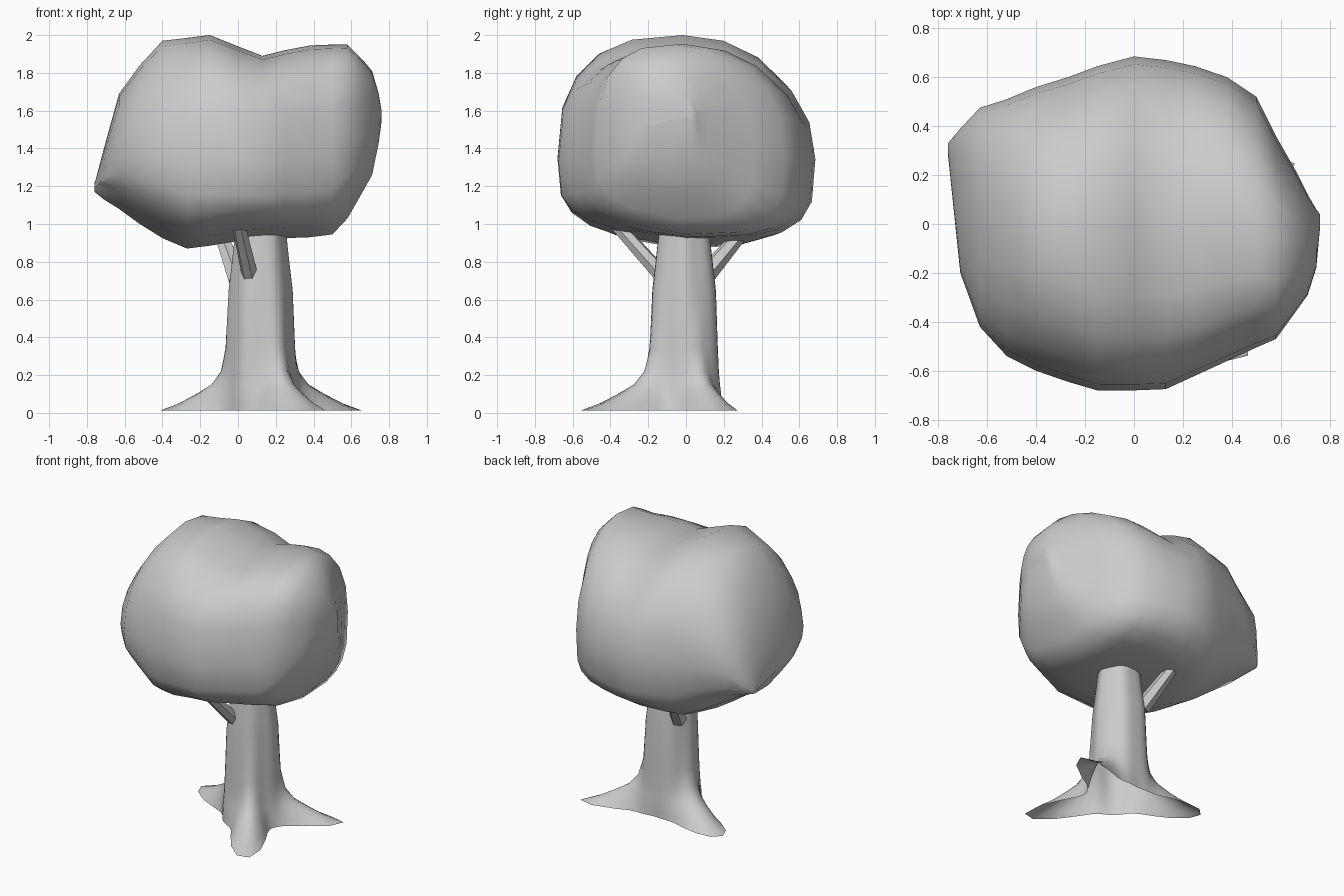
import bpy, bmesh, math
from math import cos, sin, pi, radians, atan2, hypot, copysign
from mathutils import Vector

if "Cube" in bpy.data.objects:
    bpy.data.objects.remove(bpy.data.objects["Cube"])


def loft(name, rings, angle, caps=True):
    """Skin a list of equal-length point rings, cap the ends, shade smooth."""
    bm = bmesh.new()
    vs = [[bm.verts.new(p) for p in ring] for ring in rings]
    n = len(vs[0])
    for a, b in zip(vs, vs[1:]):
        for i in range(n):
            j = (i + 1) % n
            bm.faces.new((a[i], a[j], b[j], b[i]))
    if caps:
        bm.faces.new(vs[0][::-1])
        bm.faces.new(vs[-1])
    bmesh.ops.recalc_face_normals(bm, faces=bm.faces)
    me = bpy.data.meshes.new(name)
    bm.to_mesh(me)
    bm.free()
    ob = bpy.data.objects.new(name, me)
    bpy.context.collection.objects.link(ob)
    bpy.ops.object.select_all(action='DESELECT')
    ob.select_set(True)
    bpy.context.view_layer.objects.active = ob
    bpy.ops.object.shade_smooth_by_angle(angle=radians(angle))
    return ob


# Leaf crown: rounded cross-sections along x (x, z low, z high, y front, y back)
stations = [
    (-.76, 1.17, 1.21, .28, .33), (-.71, 1.13, 1.40, -.20, .39),
    (-.63, 1.08, 1.69, -.42, .475), (-.52, 1.00, 1.84, -.54, .51),
    (-.40, .925, 1.97, -.60, .56), (-.27, .87, 1.985, -.645, .60),
    (-.15, .885, 2.0, -.68, .645), (0, .91, 1.94, -.68, .685),
    (.13, .92, 1.89, -.675, .67), (.25, .925, 1.92, -.62, .645),
    (.38, .93, 1.945, -.56, .60), (.50, .945, 1.95, -.505, .52),
    (.58, 1.03, 1.95, -.47, .36), (.66, 1.17, 1.87, -.36, .22),
    (.71, 1.26, 1.81, -.29, .12), (.745, 1.43, 1.69, -.18, .06),
    (.76, 1.54, 1.60, -.02, .04)]


def crown_ring(x, zl, zh, yl, yh, n=20):
    zc, yc, ry = zl + .42 * (zh - zl), (yl + yh) / 2, (yh - yl) / 2
    k = min(1, max(0, (x + .4) / .35))   # 0 on the left, 1 on the right
    ring = []
    for i in range(n):
        t = 2 * pi * i / n
        c, s = cos(t), sin(t)
        # how boxy each quarter is
        if s > 0:
            p = 2.1 + .7 * k if c < 0 else 2.1
        else:
            p = 2.8 + 1.0 * k if c < 0 else 2.8 + .8 * k
        u = copysign(abs(c) ** (2 / p), c)
        v = copysign(abs(s) ** (2 / p), s)
        z = zc + v * (zh - zc if s > 0 else zc - zl)
        if s < 0:                        # underside rises to the front
            z += .08 * max(0, -u) * -v
        ring.append((x, yc + ry * u, z))
    return ring


loft("leaf_crown", [crown_ring(*s) for s in stations], 70)

# Trunk with three spreading roots (tip x, tip y, sharpness), open underneath
cx, cy = .12, -.01
tips = [(.66, .25, 30), (.44, -.55, 24), (-.41, .19, 16)]
roots = [(atan2(y - cy, x - cx), hypot(x - cx, y - cy), p) for x, y, p in tips]
# height, trunk radius, how far the roots reach out
levels = [(.012, .19, 1), (.05, .19, .72), (.10, .19, .46),
          (.15, .185, .24), (.22, .18, .10), (.34, .175, .03),
          (.65, .165, 0), (.78, .15, 0), (.92, .135, 0), (1.08, .12, 0)]


def trunk_ring(z, r0, flare, n=48):
    ring = []
    for i in range(n):
        t = 2 * pi * i / n + roots[0][0]
        r = r0 * (1 + .03 * cos(6 * t) + .05 * sin(t) ** 2)
        for a, length, p in roots:
            c = max(0, cos(t - a))
            r += flare * (length - r0) * (.8 * c ** p + .2 * c ** 5)
        ring.append((cx + r * cos(t), cy + r * sin(t), z))
    return ring


loft("trunk_and_roots", [trunk_ring(*l) for l in levels], 50, caps=False)


# Small branches reaching into the crown
def branch(name, a, b, r1, r2, n=6):
    a, b = Vector(a), Vector(b)
    q = (b - a).to_track_quat('Z', 'Y')
    loft(name, [[p + q @ Vector((r * cos(2 * pi * i / n), r * sin(2 * pi * i / n), 0))
                 for i in range(n)] for p, r in ((a, r1), (b, r2))], 30)


branch("front_branch", (.065, -.12, .72), (0, -.38, 1.01), .045, .036)
branch("back_branch", (0, .08, .70), (-.10, .31, .97), .055, .036)
